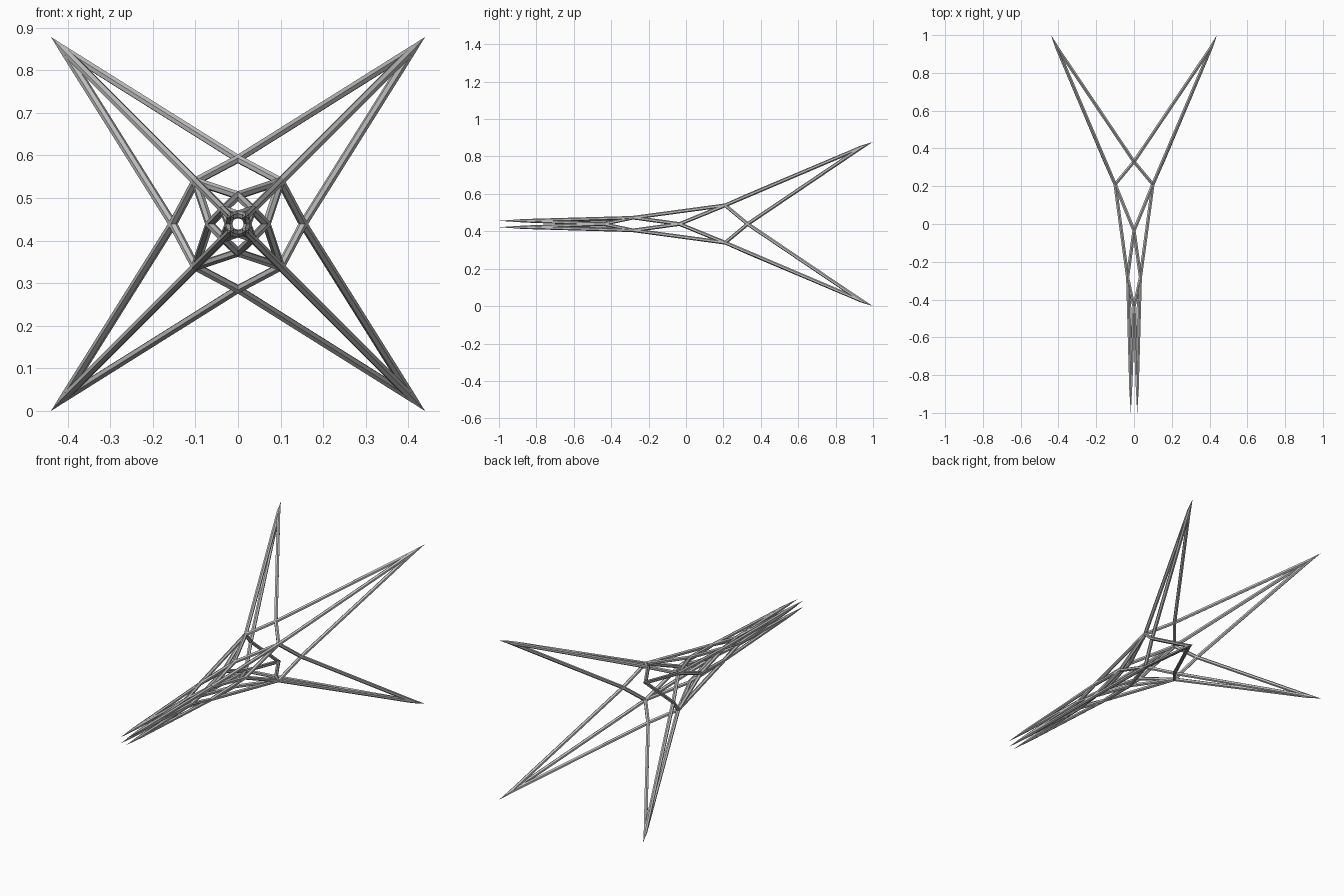
import bpy, bmesh
from mathutils import Vector, Matrix

cube = bpy.data.objects.get("Cube")
if cube:
    bpy.data.objects.remove(cube, do_unlink=True)

CENTRE = 0.439
SIDES = 6

metal = bpy.data.materials.new("grey metal")
metal.use_nodes = True
grey = (0.55, 0.55, 0.55, 1)
metal.diffuse_color = grey
metal.node_tree.nodes["Principled BSDF"].inputs["Base Color"].default_value = grey


def diagonal(r, y):
    """Four points on the diagonals, in order around the axis."""
    return [Vector((sx * r, y, CENTRE + sz * r))
            for sx, sz in ((1, 1), (-1, 1), (-1, -1), (1, -1))]


def axial(r, y):
    """Four points on the axes; point i lies between diagonals i-1 and i."""
    return [Vector((sx * r, y, CENTRE + sz * r))
            for sx, sz in ((1, 0), (0, 1), (-1, 0), (0, -1))]


def rod(bm, a, b, r1, r2):
    d = b - a
    turn = d.to_track_quat('Z', 'Y').to_matrix().to_4x4()
    bmesh.ops.create_cone(bm, cap_ends=True, segments=SIDES, radius1=r1, radius2=r2,
                          depth=d.length, matrix=Matrix.Translation((a + b) / 2) @ turn)


def part(name, rods, knots, knot_r):
    bm = bmesh.new()
    for a, b, r1, r2 in rods:
        rod(bm, a, b, r1, r2)
    for k in knots:
        bmesh.ops.create_icosphere(bm, subdivisions=1, radius=knot_r,
                                   matrix=Matrix.Translation(k))
    mesh = bpy.data.meshes.new(name)
    bm.to_mesh(mesh)
    bm.free()
    mesh.materials.append(metal)
    bpy.context.collection.objects.link(bpy.data.objects.new(name, mesh))


def straight(p, q, r1, r2):
    return [(a, b, r1, r2) for a, b in zip(p, q)]


def zigzag(diag, axis, r):
    """Each diagonal point joined to the axial points on both sides of it."""
    return [(diag[i], axis[j % 4], r, r) for i in range(4) for j in (i, i + 1)]


# Rings of joints from back to front
back_tip = diagonal(0.439, 1.0)
back_join = diagonal(0.410, 0.938)
back_cross = axial(0.153, 0.33)
waist = diagonal(0.10, 0.21)
mid_cross = axial(0.067, -0.035)
neck = diagonal(0.034, -0.28)
front_cross = axial(0.0225, -0.44)
front_join = diagonal(0.0175, -0.87)
front_tip = diagonal(0.017, -1.0)

R = 0.01
S = 0.0092

# Four splayed back legs, three rods each, drawn out to a point
part("back_legs", straight(waist, back_join, R, R) + zigzag(back_join, back_cross, R)
     + straight(back_join, back_tip, R, 0), back_cross, R)
# Zigzag collar round the waist
part("waist_collar", zigzag(waist, back_cross, R), waist, R * 1.1)
# Tapering lattice between waist and neck
part("body_lattice", straight(waist, neck, R, R) + zigzag(waist, mid_cross, R)
     + zigzag(neck, mid_cross, R), mid_cross, R)
# Narrow front spikes
part("front_spikes", straight(neck, front_join, S, S) + zigzag(neck, front_cross, S)
     + zigzag(front_join, front_cross, S)
     + straight(front_join, front_tip, S, 0), neck, R)
